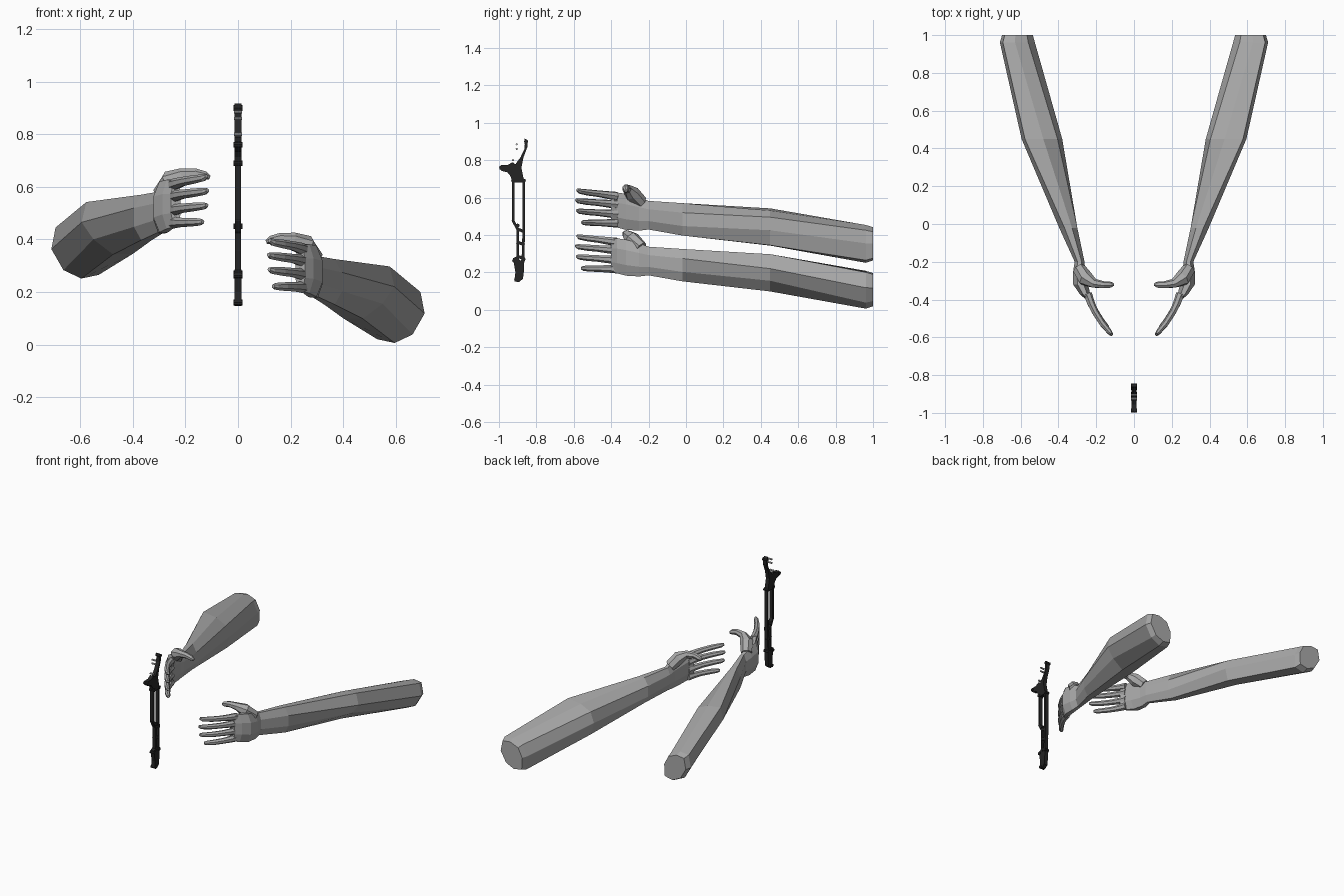
import bpy, bmesh, math
from mathutils import Vector

if "Cube" in bpy.data.objects:
    bpy.data.objects.remove(bpy.data.objects["Cube"])


def material(name, value):
    m = bpy.data.materials.new(name)
    m.diffuse_color = (value, value, value, 1)
    m.use_nodes = True
    m.node_tree.nodes["Principled BSDF"].inputs["Base Color"].default_value = m.diffuse_color
    return m


GREY = material("arm grey", 0.40)
BLACK = material("frame black", 0.018)
PALE = material("pin pale grey", 0.55)
LIFT = 0.245  # height of the left arm above the right one


def finish(name, bm, mat):
    bmesh.ops.recalc_face_normals(bm, faces=bm.faces)
    me = bpy.data.meshes.new(name)
    bm.to_mesh(me)
    bm.free()
    me.materials.append(mat)
    ob = bpy.data.objects.new(name, me)
    bpy.context.collection.objects.link(ob)
    return ob


def loft(name, rings, mat):
    bm = bmesh.new()
    loops = [[bm.verts.new(p) for p in ring] for ring in rings]
    n = len(loops[0])
    for a, b in zip(loops, loops[1:]):
        for i in range(n):
            j = (i + 1) % n
            bm.faces.new((a[i], a[j], b[j], b[i]))
    bm.faces.new(loops[0])
    bm.faces.new(loops[-1])
    return finish(name, bm, mat)


def octagon(y, x0, x1, z0, z1):
    # eight-sided section across the arm, starting at the top outer corner
    ring = []
    for i in range(8):
        a = math.radians(67.5 - 45 * i)
        ring.append(((x0 + x1) / 2 + (x1 - x0) / 2 * math.cos(a) / 0.924, y,
                     (z0 + z1) / 2 + (z1 - z0) / 2 * math.sin(a) / 0.924))
    return ring


def tube(name, path, radii, mat, sides=7):
    pts = [Vector(p) for p in path]
    rings = []
    for i, p in enumerate(pts):
        d = (pts[min(i + 1, len(pts) - 1)] - pts[max(i - 1, 0)]).normalized()
        u = d.cross(Vector((0, 0, 1))).normalized()
        v = u.cross(d)
        rings.append([p + radii[i] * (u * math.cos(t) + v * math.sin(t))
                      for t in (2 * math.pi * k / sides for k in range(sides))])
    return loft(name, rings, mat)


def mirrored(ob):
    # raised mirror copy for the left arm
    bm = bmesh.new()
    bm.from_mesh(ob.data)
    for v in bm.verts:
        v.co.x *= -1
        v.co.z += LIFT
    finish("left_" + ob.name, bm, GREY)
    ob.name = "right_" + ob.name


# forearm and palm as one skin from elbow to knuckles
elbow = [(.694, .20), (.71, .118), (.664, .038), (.596, .006),
         (.53, .02), (.525, .11), (.56, .18), (.63, .208)]
middle = [(.577, .297), (.595, .22), (.55, .155), (.475, .098),
          (.40, .10), (.38, .18), (.405, .25), (.48, .285)]
cx = sum(p[0] for p in elbow) / 8
cz = sum(p[1] for p in elbow) / 8
rings = [
    [(cx + (x - cx) * .88, 1.0, cz + (z - cz) * .88) for x, z in elbow],
    [(x, .962, z) for x, z in elbow],
    [(x, .45, z) for x, z in middle],
    octagon(-.02, .30, .396, .152, .325),
    octagon(-.20, .262, .314, .184, .337),
    octagon(-.25, .258, .322, .178, .355),
    octagon(-.32, .243, .322, .182, .375),
    octagon(-.37, .232, .288, .195, .382),
    octagon(-.40, .218, .255, .203, .378),
]
mirrored(loft("forearm_and_palm", rings, GREY))

# thumb
mirrored(tube("thumb",
              [(.29, -.24, .33), (.255, -.29, .378), (.21, -.315, .402),
               (.16, -.322, .406), (.125, -.322, .397), (.108, -.32, .39)],
              [.036, .042, .025, .019, .017, .008], GREY))

# four curled fingers
for name, z0, z1, reach in (("index_finger", .362, .396, .97),
                            ("middle_finger", .318, .342, 1.0),
                            ("ring_finger", .266, .286, .98),
                            ("little_finger", .218, .222, .86)):
    arc = [(.246, -.37), (.228, -.42), (.204, -.47), (.166, -.53), (.128, -.575), (.116, -.588)]
    path = [(.246 + (x - .246) * reach, -.37 + (y + .37) * reach, z0 + (z1 - z0) * i / 5)
            for i, (x, y) in enumerate(arc)]
    mirrored(tube(name, path, [.024, .021, .018, .017, .014, .008], GREY))


def plate(name, outline, half, mat=BLACK):
    # flat side outline in y and z, thickened across x
    bm = bmesh.new()
    f = bm.faces.new([bm.verts.new((-half, y, z)) for y, z in outline])
    r = bmesh.ops.extrude_face_region(bm, geom=[f])
    for v in r["geom"]:
        if isinstance(v, bmesh.types.BMVert):
            v.co.x = half
    return finish(name, bm, mat)


def bar(name, a, b, width, half=.012):
    a, b = Vector(a), Vector(b)
    d = (b - a).normalized()
    n = Vector((-d.y, d.x)) * width / 2
    e = d * width / 3
    return plate(name, [a - e + n, b + e + n, b + e - n, a - e - n], half)


# upper fork of the standing frame
plate("frame_head",
      [(-.864, .917), (-.848, .906), (-.848, .87), (-.869, .815), (-.88, .76),
       (-.872, .72), (-.864, .68), (-.928, .68), (-.938, .714), (-.955, .735),
       (-.985, .742), (-.997, .752), (-.99, .773), (-.955, .773), (-.928, .789),
       (-.912, .778), (-.885, .815), (-.864, .858), (-.862, .885)], .013)

# front and rear rails with rungs
front = [(-.924, .685), (-.924, .475), (-.900, .43), (-.900, .27)]
for i, (a, b) in enumerate(zip(front, front[1:])):
    bar(f"front_rail_{i + 1}", a, b, .014)
bar("rear_rail_upper", (-.867, .685), (-.867, .43), .012)
bar("rear_rail_lower", (-.867, .43), (-.872, .27), .014)
for i, z in enumerate((.425, .355, .28)):
    bar(f"rung_{i + 1}", (-.90, z + .006), (-.868, z - .006), .016)

# foot block
plate("frame_foot",
      [(-.925, .275), (-.905, .285), (-.885, .262), (-.872, .285), (-.864, .27),
       (-.868, .19), (-.872, .165), (-.895, .147), (-.918, .155), (-.912, .20)], .013)

# raised collars along the frame
for i, (y, z) in enumerate(((-.855, .90), (-.988, .76), (-.924, .69), (-.867, .69),
                            (-.90, .45), (-.918, .262), (-.869, .27), (-.908, .16))):
    tube(f"collar_{i + 1}", [(-.017, y, z), (.017, y, z)], [.011, .011], BLACK, 8)

# small pale cross pins
for i, (y, z) in enumerate(((-.905, .885), (-.905, .86), (-.925, .80))):
    tube(f"pin_{i + 1}", [(-.015, y, z), (.015, y, z)], [.006, .006], PALE, 8)
